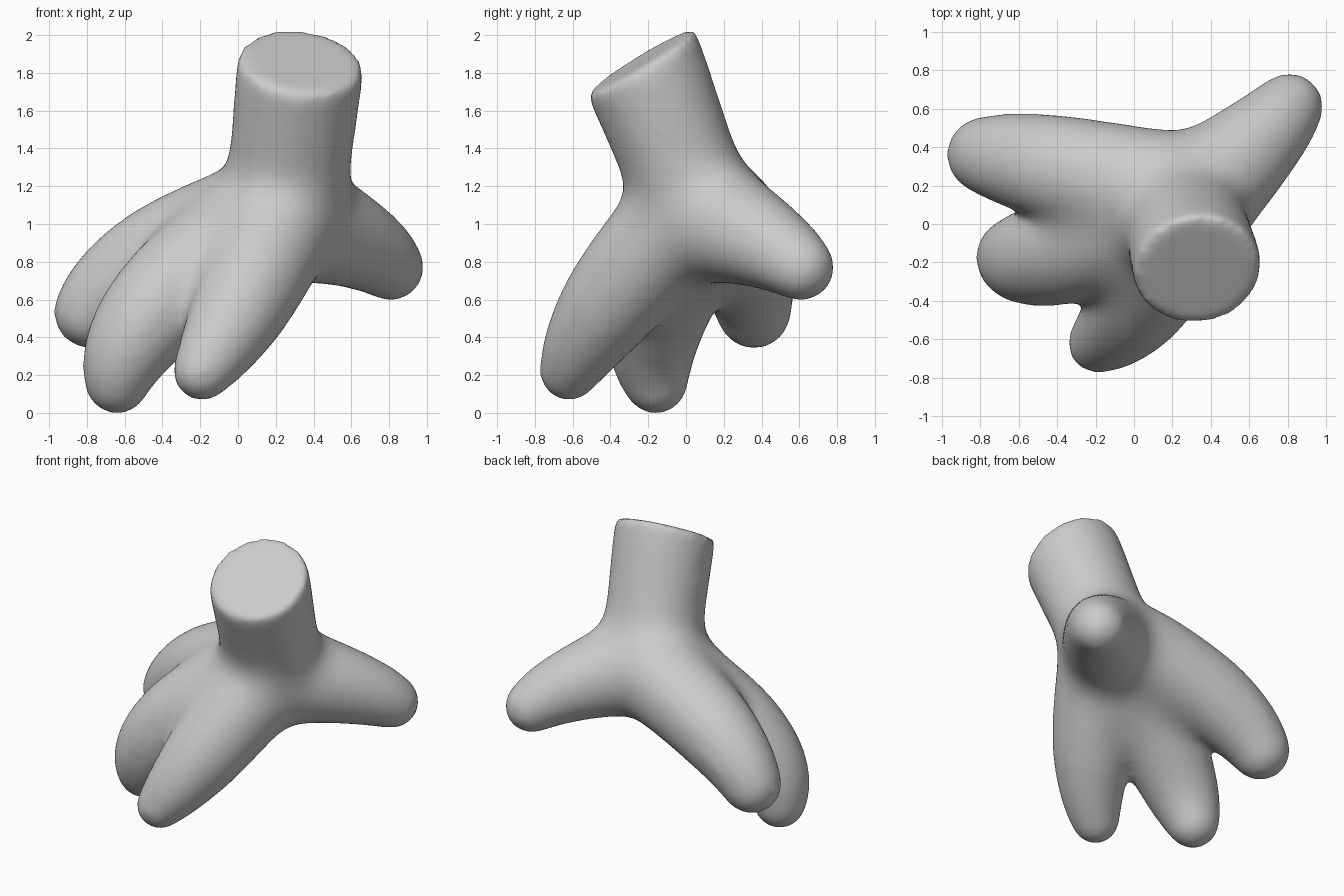
import bpy, bmesh
from mathutils import Vector, Matrix

cube = bpy.data.objects.get("Cube")
if cube:
    bpy.data.objects.remove(cube, do_unlink=True)

skin = bpy.data.materials.new("plain grey")
skin.use_nodes = True
grey = (0.6, 0.6, 0.6, 1)
skin.diffuse_color = grey
skin.node_tree.nodes["Principled BSDF"].inputs["Base Color"].default_value = grey

bm = bmesh.new()


def limb(tip, middle, root, steps=24):
    """Swept round limb; each argument is (x, y, z, radius)."""
    a, m, c = Vector(tip), Vector(middle), Vector(root)
    control = 2 * m - (a + c) / 2
    for i in range(steps + 1):
        t = i / steps
        p = a * (1 - t) ** 2 + control * 2 * t * (1 - t) + c * t * t
        bmesh.ops.create_icosphere(bm, subdivisions=3, radius=p.w,
                                   matrix=Matrix.Translation(p.xyz))


def ring_frame(centre, normal):
    turn = Vector((0, 0, 1)).rotation_difference(Vector(normal))
    return Matrix.Translation(centre) @ turn.to_matrix().to_4x4()


# Three fingers and the thumb
limb((-0.19, -0.62, 0.22, 0.16), (0.02, -0.40, 0.58, 0.265), (0.22, -0.02, 1.02, 0.33))
limb((-0.64, -0.16, 0.165, 0.175), (-0.43, -0.15, 0.55, 0.28), (0.12, 0.05, 1.00, 0.32))
limb((-0.78, 0.36, 0.535, 0.20), (-0.46, 0.30, 0.80, 0.275), (0.10, 0.18, 1.02, 0.33))
limb((0.81, 0.61, 0.77, 0.18), (0.60, 0.39, 0.91, 0.26), (0.27, 0.10, 1.03, 0.35))

# Wrist: a cylinder whose flat end is tilted forward
base = ring_frame((0.25, 0.05, 1.1), (0, 0, 1))
cap = ring_frame((0.333, -0.24, 1.865), (0.1, -0.52, 0.85))
wrist = bmesh.ops.create_cone(bm, cap_ends=True, segments=64,
                              radius1=0.335, radius2=0.335, depth=2)
for v in wrist["verts"]:
    frame = cap if v.co.z > 0 else base
    v.co = frame @ Vector((v.co.x, v.co.y, 0))

mesh = bpy.data.meshes.new("hand")
bm.to_mesh(mesh)
bm.free()
hand = bpy.data.objects.new("hand", mesh)
bpy.context.collection.objects.link(hand)
bpy.context.view_layer.objects.active = hand
hand.select_set(True)

# Fuse the parts into one skin
fuse = hand.modifiers.new("fuse", "REMESH")
fuse.mode = "VOXEL"
fuse.voxel_size = 0.025
bpy.ops.object.modifier_apply(modifier="fuse")

# Soften strongly around the palm, lightly towards the ends
palm = Vector((0.22, 0.08, 1.05))
blend = hand.vertex_groups.new(name="blend")
for v in hand.data.vertices:
    away = (v.co - palm).length
    blend.add([v.index], max(0.17, min(1, 1 - 2.4 * (away - 0.46))), "REPLACE")
soften = hand.modifiers.new("soften", "SMOOTH")
soften.factor = 0.5
soften.iterations = 160
soften.vertex_group = "blend"
bpy.ops.object.modifier_apply(modifier="soften")

hand.data.materials.clear()
hand.data.materials.append(skin)
bpy.ops.object.shade_smooth()
